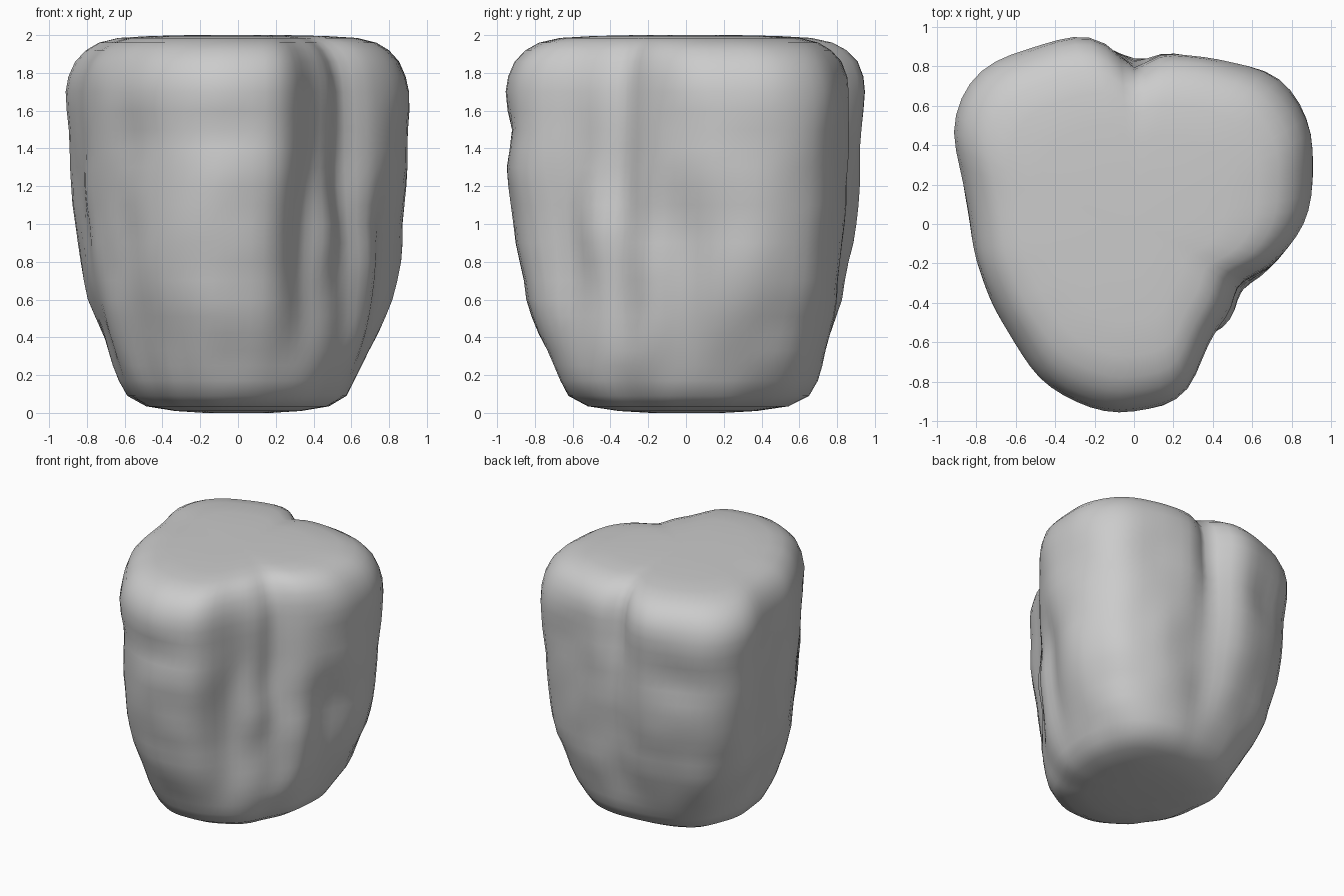
import bpy, bmesh, math
from mathutils import Vector, noise

if "Cube" in bpy.data.objects:
    bpy.data.objects.remove(bpy.data.objects["Cube"])

# Plan radii every 15 degrees, starting at +x and turning towards +y
UPPER = [.86, .93, 1.01, 1.03, .95, .89, .86, .98, 1.03, 1.09, 1.04, .90,
         .83, .82, .82, .86, .92, .95, .95, .91, .74, .66, .61, .74]
LOWER = [.62, .65, .69, .74, .75, .72, .70, .70, .71, .73, .69, .65,
         .62, .63, .63, .63, .66, .68, .67, .66, .65, .65, .63, .62]

# Rings: height, blend from lower to upper plan, inset scale
RINGS = [(0, 0, .28), (.01, 0, .53), (.035, 0, .77), (.09, 0, .92), (.17, 0, .985),
         (.25, .1, 1), (.33, .22, 1), (.42, .37, 1), (.51, .5, 1), (.6, .62, 1),
         (.7, .69, 1), (.8, .76, 1), (.9, .82, 1), (1.0, .86, 1), (1.1, .9, 1),
         (1.2, .93, 1), (1.3, .96, 1), (1.4, .97, 1), (1.5, .98, 1), (1.6, 1, 1),
         (1.7, 1, 1), (1.78, 1, .985), (1.86, 1, .95), (1.92, 1, .89),
         (1.96, 1, .815), (1.985, 1, .7), (1.995, 1, .52), (2, 1, .28)]

# Dents and bulges: angle, height, angular spread, height spread, amount
BUMPS = [(90, 1.8, 4, .3, -.07), (297, .85, 9, .22, -.05), (300, 1.3, 8, .2, -.02),
         (318, .95, 8, .15, .03), (338, .75, 10, .35, .035), (0, .85, 7, .3, -.07),
         (330, .12, 14, .09, -.05), (20, .8, 9, .25, .03), (55, .5, 16, .2, .02),
         (45, .28, 14, .1, .03), (228, 1.4, 9, .18, -.03), (225, .8, 8, .25, -.02),
         (262, 1.48, 14, .07, -.025), (120, 1.35, 15, .1, -.03), (105, .7, 20, .2, -.02)]
N = 80


def sample(table, deg):
    """Smooth periodic interpolation of a plan outline."""
    f = deg / 15
    i, t = int(f), f - int(f)
    a, b, c, d = (table[(i + k) % 24] for k in (-1, 0, 1, 2))
    return b + .5 * t * (c - a + t * (2*a - 5*b + 4*c - d + t * (3*(b - c) + d - a)))


def point(deg, z, blend, inset):
    r = sample(LOWER, deg) * (1 - blend) + sample(UPPER, deg) * blend
    for a, h, sa, sh, amount in BUMPS:
        da = (deg - a + 180) % 360 - 180
        r += amount * math.exp(-.5 * ((da / sa) ** 2 + ((z - h) / sh) ** 2))
    t = math.radians(deg)
    # gentle weathering of the sides
    r += .018 * noise.noise(Vector((math.cos(t) * 3, math.sin(t) * 3, z * 3.5)))
    r *= inset
    return r * math.cos(t), r * math.sin(t), z


# Boulder body lofted through the rings and capped
bm = bmesh.new()
rings = [[bm.verts.new(point(360 * i / N, *ring)) for i in range(N)] for ring in RINGS]
for lo, hi in zip(rings, rings[1:]):
    for i in range(N):
        j = (i + 1) % N
        bm.faces.new((lo[i], lo[j], hi[j], hi[i]))
for ring, z in ((rings[0], 0), (rings[-1], 2)):
    centre = bm.verts.new((0, 0, z))
    for i in range(N):
        bm.faces.new((ring[i], ring[(i + 1) % N], centre))
bmesh.ops.recalc_face_normals(bm, faces=bm.faces)
for f in bm.faces:
    f.smooth = True
mesh = bpy.data.meshes.new("boulder")
bm.to_mesh(mesh)
bm.free()
boulder = bpy.data.objects.new("boulder", mesh)
bpy.context.collection.objects.link(boulder)
